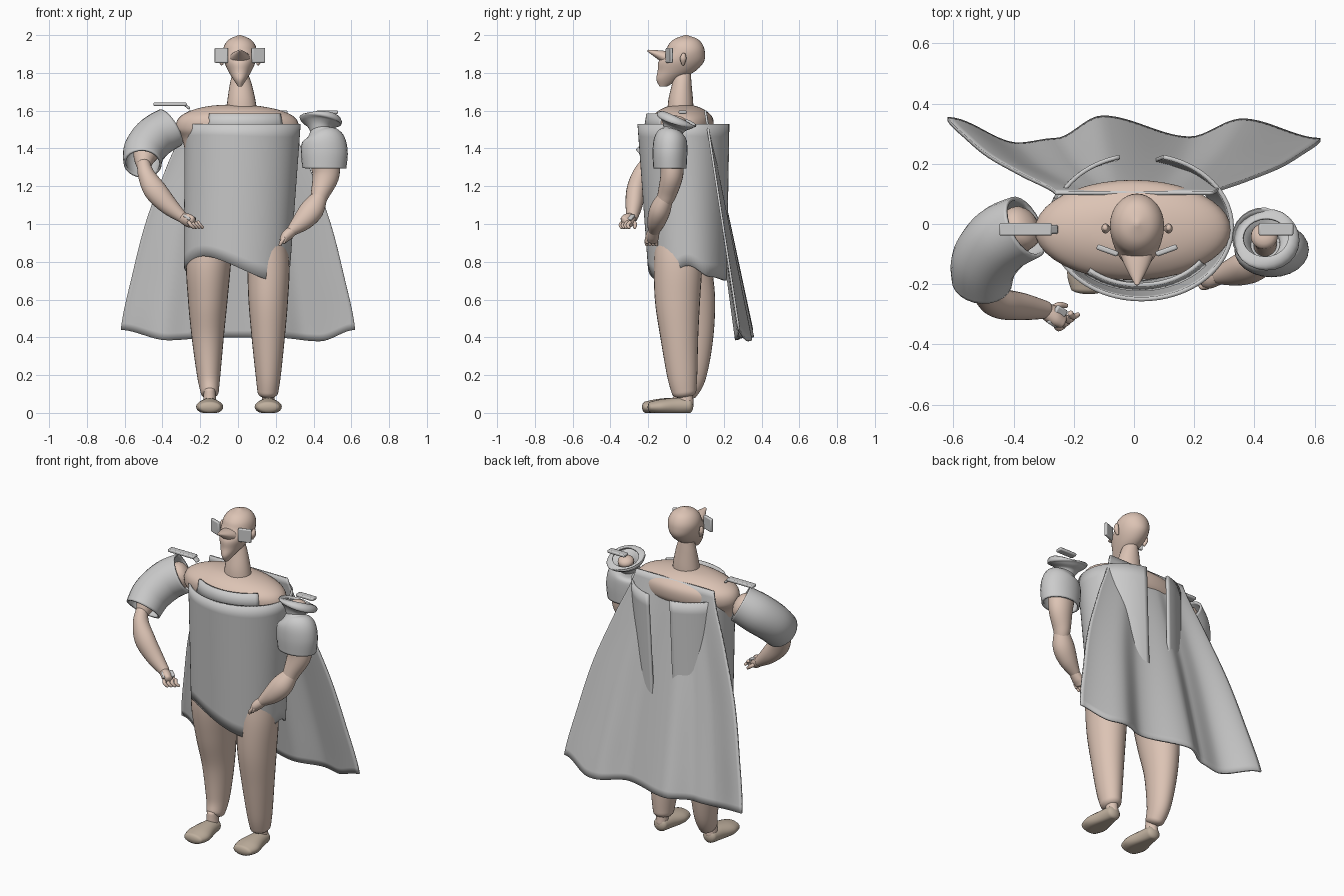
import bpy, math
from mathutils import Vector

def material(name, rgb):
    m = bpy.data.materials.new(name)
    m.diffuse_color = (*rgb, 1)
    return m

SKIN = material("skin", (0.72, 0.55, 0.46))
SHOE = material("shoe", (0.52, 0.43, 0.34))

def finish(name, verts, faces, mat=None, thick=0):
    me = bpy.data.meshes.new(name)
    me.from_pydata([tuple(v) for v in verts], [], faces)
    ob = bpy.data.objects.new(name, me)
    bpy.context.collection.objects.link(ob)
    if mat:
        me.materials.append(mat)
    if thick:
        s = ob.modifiers.new("thickness", 'SOLIDIFY')
        s.thickness, s.offset = thick, 0
    bpy.ops.object.select_all(action='DESELECT')
    ob.select_set(True)
    bpy.context.view_layer.objects.active = ob
    bpy.ops.object.mode_set(mode='EDIT')
    bpy.ops.mesh.select_all(action='SELECT')
    bpy.ops.mesh.normals_make_consistent(inside=False)
    bpy.ops.object.mode_set(mode='OBJECT')
    bpy.ops.object.shade_smooth_by_angle(angle=math.radians(45))
    return ob

def spline(pts, n=6):
    """Catmull-Rom through tuples of any length."""
    P = [pts[0]] + list(pts) + [pts[-1]]
    out = []
    for i in range(1, len(P) - 2):
        for k in range(n):
            t = k / n
            out.append([0.5 * (2*b + (c-a)*t + (2*a-5*b+4*c-d)*t*t + (3*b-a-3*c+d)*t**3)
                        for a, b, c, d in zip(P[i-1], P[i], P[i+1], P[i+2])])
    return out + [list(pts[-1])]

def table(tab, x):
    """Smooth lookup in (x, value) pairs."""
    for (a, va), (b, vb) in zip(tab, tab[1:]):
        if x <= b:
            t = max(0, (x - a) / (b - a))
            return va + (vb - va) * t * t * (3 - 2 * t)
    return tab[-1][1]

def tube(name, pts, mat=None, sides=24, flat=False, thick=0, floor=None):
    """Loft of (x, y, z, radius_u, radius_v); rounded ends, or open if thick."""
    c = spline(pts)
    rings = []
    for i, p in enumerate(c):
        t = Vector(c[min(i+1, len(c)-1)][:3]) - Vector(c[max(i-1, 0)][:3])
        t = Vector((0, 0, 1)) if flat else t.normalized()
        rings.append((Vector(p[:3]), t, max(p[3], .002), max(p[4], .002)))
    if not thick and not flat:
        for end, sgn in ((0, -1), (-1, 1)):
            o, t, a, b = rings[end]
            for f in (0.35, 0.75, 1.15, 1.5):
                r = (o + t * sgn * min(a, b) * .6 * math.sin(f), t, a * math.cos(f), b * math.cos(f))
                rings.insert(0, r) if sgn < 0 else rings.append(r)
    verts, faces = [], []
    for o, t, a, b in rings:
        u = (Vector((1, 0, 0)) - t * t.x).normalized()
        v = t.cross(u)
        for k in range(sides):
            g = 2 * math.pi * k / sides
            q = o + u * a * math.cos(g) + v * b * math.sin(g)
            if floor is not None:
                q.z = max(q.z, floor)
            verts.append(q)
    for i in range(len(rings) - 1):
        for k in range(sides):
            j = (k + 1) % sides
            faces.append((i*sides+k, i*sides+j, (i+1)*sides+j, (i+1)*sides+k))
    if not thick:
        faces += [tuple(range(sides))[::-1], tuple(range(len(verts)-sides, len(verts)))]
    return finish(name, verts, faces, mat, thick)

def sheet(name, f, nu, nv, thick):
    verts = [f(i / nu, j / nv) for j in range(nv + 1) for i in range(nu + 1)]
    w = nu + 1
    faces = [(j*w+i, j*w+i+1, (j+1)*w+i+1, (j+1)*w+i) for j in range(nv) for i in range(nu)]
    return finish(name, verts, faces, None, thick)

def plate(name, loc, size, rot=(0, 0, 0), bevel=.006):
    bpy.ops.mesh.primitive_cube_add(size=1, location=loc, rotation=[math.radians(r) for r in rot])
    ob = bpy.context.object
    ob.name, ob.scale = name, size
    bpy.ops.object.transform_apply(location=False, rotation=False, scale=True)
    b = ob.modifiers.new("bevel", 'BEVEL')
    b.width, b.segments = bevel, 2
    bpy.ops.object.shade_smooth_by_angle(angle=math.radians(45))

# Head, nose, neck
tube("head", [(.01, -.12, 1.728, .01, .02), (.01, -.095, 1.765, .035, .062), (.01, -.05, 1.81, .062, .1),
              (.01, -.025, 1.86, .083, .12), (.01, -.005, 1.91, .09, .105), (.01, -.002, 1.95, .08, .09),
              (.01, 0, 1.98, .053, .06), (.01, 0, 2.0, .005, .005)], SKIN, 32, flat=True)
tube("nose", [(.01, -.09, 1.875, .06, .04), (.01, -.14, 1.895, .04, .025), (.01, -.2, 1.917, .008, .006)], SKIN)
tube("neck", [(.02, -.03, 1.56, .085, .07), (.018, -.028, 1.65, .075, .066), (.014, -.022, 1.74, .058, .052),
              (.01, -.02, 1.8, .04, .045)], SKIN)
for s in (-1, 1):
    x = .01 + s * .095
    tube("ear", [(x, -.015, 1.845, .008, .008), (x + s*.01, -.015, 1.875, .013, .017),
                 (x + s*.01, -.012, 1.9, .009, .01)], SKIN, 12)
    plate("visor_plate", (.01 + s * .098, -.088, 1.893), (.075, .018, .08), (0, 0, s * 20))

# Torso
tube("torso", [(0, -.02, .86, .2, .1), (0, -.02, 1.0, .235, .13), (0, -.02, 1.25, .26, .13),
               (0, -.02, 1.43, .29, .135), (-.003, -.02, 1.5, .325, .163), (-.005, -.02, 1.56, .31, .162),
               (-.01, -.02, 1.6, .24, .125), (-.02, -.02, 1.625, .13, .07), (-.02, -.02, 1.633, .01, .01)],
     SKIN, 40, flat=True)

# Tunic: shell slit at the back, wavy hem
HEM = [(-166, .72), (-115, .74), (-90, .77), (-40, .83), (47, .70), (90, .78), (125, .72), (166, .70)]
def tunic(u, v):
    d = -166 + 332 * u
    a = math.radians(d)
    return ((.025 - .03*v) + (.3 - .025*v) * math.sin(a), (-.01 + .02*v) - (.24 - .035*v) * math.cos(a),
            1.53 + (table(HEM, d) - 1.53) * v)
sheet("tunic", tunic, 80, 12, .014)

def collar(u, v):
    a = math.radians(-42 + 95 * u)
    r = .9 - .06 * v
    return .02 + .3*r*math.sin(a), -.005 - .235*r*math.cos(a), 1.5 + .085*v
sheet("collar", collar, 20, 2, .014)

# Cape
WIDTH = [(0, .26), (.375, .375), (.67, .485), (.84, .56), (1, .62)]
WAVE = [(-1, .35), (-.62, .265), (-.42, .28), (-.17, .355), (.3, .285), (.58, .345), (1, .28)]
DROP = [(-1, .44), (-.6, .385), (-.2, .40), (.3, .40), (.7, .38), (1, .44)]
W = spline(WIDTH, 8)
def cape(u, v):
    s = 2 * u - 1
    w = W[round(v * 32)][1]
    z = 1.6 + (table(DROP, s) - 1.6) * v
    return s * w, .102 + (table(WAVE, s) - .102) * v, z
sheet("cape", cape, 60, 32, .012)

# Legs and feet
tube("left_leg", [(-.13, -.02, .96, .1, .12), (-.155, -.01, .8, .118, .14), (-.16, .02, .6, .105, .135),
                  (-.16, .04, .4, .085, .105), (-.155, .03, .2, .062, .078), (-.15, .0, .11, .048, .06)], SKIN, 28)
tube("right_leg", [(.14, -.04, .96, .1, .12), (.16, -.042, .8, .112, .128), (.16, -.045, .6, .105, .12),
                   (.16, -.035, .4, .088, .1), (.16, -.02, .2, .067, .08), (.158, -.01, .11, .055, .065)], SKIN, 28)
for side, x, y in (("left", -.15, -.03), ("right", .16, .0)):
    tube(side + "_ankle", [(x, y, .05, .035, .04), (x, y, .12, .03, .035)], SKIN)
    tube(side + "_foot", [(x, y + .015, .038, .042, .04), (x, y - .05, .036, .053, .044),
                          (x, y - .13, .032, .072, .04), (x, y - .185, .03, .06, .03)], SHOE, floor=0)

# Left arm, bent towards the hip
tube("left_sleeve", [(-.36, -.01, 1.51, .108, .1), (-.44, -.05, 1.46, .108, .108),
                     (-.495, -.12, 1.39, .105, .105), (-.505, -.19, 1.32, .095, .1)], thick=.012)
tube("left_upper_arm", [(-.37, -.01, 1.5, .075, .075), (-.44, -.06, 1.45, .08, .08),
                        (-.49, -.15, 1.37, .065, .065), (-.5, -.21, 1.3, .035, .035)], SKIN)
tube("left_forearm", [(-.5, -.21, 1.32, .034, .034), (-.485, -.24, 1.26, .045, .045), (-.44, -.265, 1.18, .06, .05),
                      (-.37, -.275, 1.1, .05, .045), (-.295, -.285, 1.035, .03, .03)], SKIN)
tube("left_palm", [(-.3, -.285, 1.035, .026, .026), (-.265, -.305, 1.02, .03, .038), (-.24, -.318, 1.01, .022, .036)], SKIN)
for k in range(4):
    x, y = -.26 + k * .016, -.335 + k * .013
    tube("left_finger", [(x, y, 1.01, .01, .01), (x + .01, y - .012, .995, .01, .01),
                         (x + .026, y - .005, .98, .008, .008)], SKIN, 10)
tube("left_thumb", [(-.28, -.29, 1.02, .012, .012), (-.25, -.27, 1.0, .011, .011), (-.225, -.272, .98, .008, .008)], SKIN, 10)
plate("left_glove_plate", (-.255, -.308, 1.035), (.045, .07, .016), (0, 30, -32))

# Right arm, hanging and bent inwards
tube("right_sleeve", [(.457, -.085, 1.295, .11, .082), (.457, -.085, 1.38, .118, .086),
                      (.45, -.082, 1.45, .105, .08), (.44, -.075, 1.485, .06, .055), (.436, -.07, 1.505, .042, .042)], thick=.012)
tube("right_flange", [(.435, -.073, 1.48, .044, .044), (.434, -.062, 1.515, .06, .06), (.436, -.053, 1.54, .1, .09),
                      (.438, -.049, 1.553, .108, .105), (.438, -.046, 1.56, .075, .07)], thick=.008)
tube("right_upper_arm", [(.433, -.04, 1.545, .045, .045), (.44, -.06, 1.47, .04, .04), (.455, -.075, 1.36, .075, .06),
                         (.465, -.075, 1.26, .072, .06), (.435, -.1, 1.16, .05, .05), (.42, -.12, 1.11, .04, .04)], SKIN)
tube("right_forearm", [(.435, -.105, 1.15, .04, .04), (.395, -.135, 1.08, .062, .055), (.345, -.155, 1.02, .055, .05),
                       (.285, -.17, .965, .03, .032)], SKIN)
tube("right_palm", [(.287, -.17, .965, .028, .03), (.255, -.178, .935, .028, .036), (.238, -.182, .912, .02, .032)], SKIN)
for k in range(4):
    y = -.207 + k * .017
    tube("right_finger", [(.245, y, .925, .01, .01), (.23, y - .003, .905, .01, .01), (.222, y, .888, .008, .008)], SKIN, 10)
tube("right_thumb", [(.265, -.19, .945, .012, .012), (.25, -.205, .92, .01, .01), (.243, -.205, .9, .008, .008)], SKIN, 10)

# Shoulder plates
plate("left_shoulder_plate", (-.36, -.018, 1.634), (.175, .042, .018))
plate("left_shoulder_plate_end", (-.27, -.018, 1.622), (.04, .03, .014), (0, 40, 0))
plate("right_shoulder_plate", (.472, -.018, 1.592), (.115, .042, .018), (0, 0, 0))
